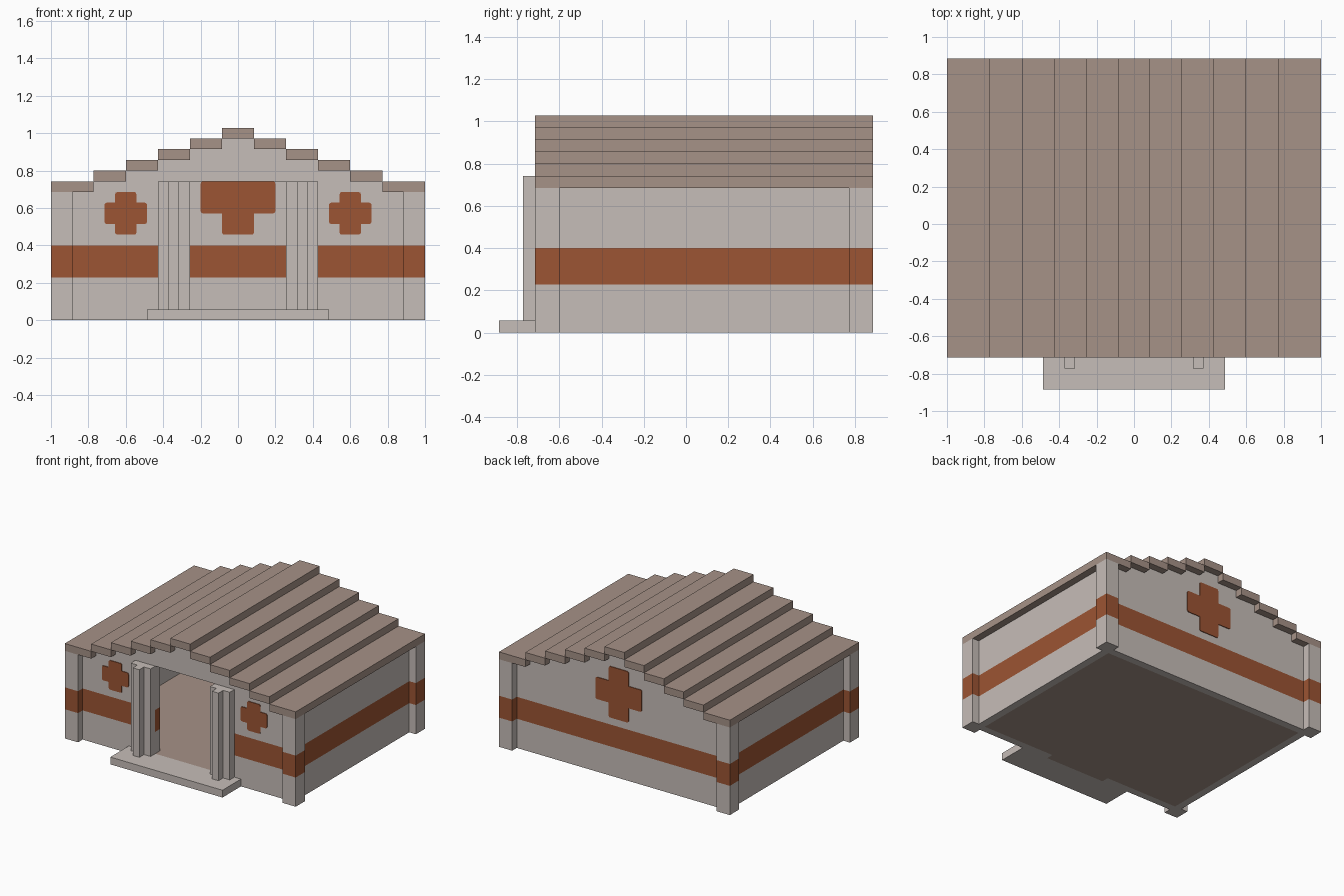
import bpy
import bmesh
from mathutils import Vector

if "Cube" in bpy.data.objects:
    bpy.data.objects.remove(bpy.data.objects["Cube"])

U = 2 / 35  # the whole building sits on a grid of this size


def material(name, rgb):
    m = bpy.data.materials.new(name)
    m.diffuse_color = (*rgb, 1)
    m.use_nodes = True
    m.node_tree.nodes["Principled BSDF"].inputs["Base Color"].default_value = m.diffuse_color
    return m


STONE = material("pale stone", (0.565, 0.509, 0.479))
ROOF = material("taupe roof", (0.381, 0.287, 0.242))
ORANGE = material("rust orange", (0.332, 0.089, 0.033))


def extrude(name, points, depth, mats, band=False, round_from=None):
    """Extrude a flat outline (grid units) by a depth vector; optionally cut and paint the band."""
    bm = bmesh.new()
    face = bm.faces.new([bm.verts.new(Vector(p) * U) for p in points])
    if round_from:  # soften the outer corners of a cross
        centre, reach = Vector(round_from[0]) * U, round_from[1] * U
        outer = [v for v in bm.verts
                 if max(abs(c) for c in (v.co - centre)) > reach - 1e-4]
        bmesh.ops.bevel(bm, geom=outer, offset=0.22 * U, segments=2,
                        profile=0.5, affect='VERTICES')
        face = bm.faces[:][0]
    result = bmesh.ops.extrude_face_region(bm, geom=[face], use_keep_orig=True)
    moved = [g for g in result["geom"] if isinstance(g, bmesh.types.BMVert)]
    bmesh.ops.translate(bm, verts=moved, vec=Vector(depth) * U)
    if band:
        for z in (4, 7):
            bmesh.ops.bisect_plane(bm, geom=bm.verts[:] + bm.edges[:] + bm.faces[:],
                                   plane_co=(0, 0, z * U), plane_no=(0, 0, 1))
        for f in bm.faces:
            if 4.1 * U < f.calc_center_median().z < 6.9 * U:
                f.material_index = 1
    bmesh.ops.recalc_face_normals(bm, faces=bm.faces)
    mesh = bpy.data.meshes.new(name)
    bm.to_mesh(mesh)
    bm.free()
    for m in mats:
        mesh.materials.append(m)
    ob = bpy.data.objects.new(name, mesh)
    bpy.context.collection.objects.link(ob)
    return ob


def box(name, x, y, z, mats, band=False):
    pts = [(x[0], y[0], z[0]), (x[1], y[0], z[0]), (x[1], y[1], z[0]), (x[0], y[1], z[0])]
    return extrude(name, pts, (0, 0, z[1] - z[0]), mats, band)


def cross(name, x, z, arm, half, wall_y):
    """Thin cross plates on both sides of a wall."""
    quarter = [(half, arm), (half, half), (arm, half)]
    pts = []
    for sx, sz, step in ((1, 1, 1), (-1, 1, -1), (-1, -1, 1), (1, -1, -1)):
        pts += [(sx * a, sz * b) for a, b in
                [(b, a) for a, b in quarter][::step]]
    for side, y, d in (("front", wall_y[0], -0.1), ("back", wall_y[1], 0.1)):
        extrude(f"{name}_{side}", [(x + a, y, z + b) for a, b in pts],
                (0, d, 0), [ORANGE], round_from=((x, y, z), arm))


# stepped roof strips
edges = [1.5, 4.5, 7.5, 10.5, 13.5, 17.5]
box("roof_ridge", (-1.5, 1.5), (-12.5, 15.5), (17, 18), [ROOF])
for k in range(1, 6):
    for s, label in ((-1, "left"), (1, "right")):
        xs = sorted((s * edges[k - 1], s * edges[k]))
        box(f"roof_strip_{label}_{k}", xs, (-12.5, 15.5), (17 - k, 18 - k), [ROOF])

# stepped gable outline, right half then mirrored
steps = edges[:5] + [15.5]
right = []
for k in reversed(range(6)):
    right += [(steps[k], 17 - k)]
    if k:
        right += [(steps[k - 1], 17 - k)]
gable = [(15.5, 0)] + right + [(-x, z) for x, z in reversed(right)] + [(-15.5, 0)]
door = [(-4.5, 0), (-4.5, 13), (4.5, 13), (4.5, 0)]
FRONT, BACK = (-11.5, -10.5), (13.5, 14.5)
extrude("front_wall", [(x, FRONT[0], z) for x, z in gable + door], (0, 1, 0),
        [STONE, ORANGE], band=True)
extrude("back_wall", [(x, BACK[0], z) for x, z in gable], (0, 1, 0),
        [STONE, ORANGE], band=True)

# side walls, corner posts, door columns, front crosses
for s, label in ((-1, "left"), (1, "right")):
    def span(a, b):
        return sorted((s * a, s * b))
    box(f"side_wall_{label}", span(15.5, 16.5), (-10.5, 13.5), (0, 12),
        [STONE, ORANGE], band=True)
    for y, end in ((-12.5, "front"), (13.5, "back")):
        box(f"corner_post_{end}_{label}", span(15.5, 17.5), (y, y + 2), (0, 12),
            [STONE, ORANGE], band=True)
    # T-shaped column standing against the wall
    plan = [(-1.5, -11.5), (-1.5, -12.5), (-0.5, -12.5), (-0.5, -13.5),
            (0.5, -13.5), (0.5, -12.5), (1.5, -12.5), (1.5, -11.5)]
    extrude(f"door_column_{label}", [(s * 6 + x, y, 1) for x, y in plan],
            (0, 0, 12), [STONE])
    cross(f"front_cross_{label}", s * 10.5, 10, 2, 1, FRONT)
cross("back_cross", 0, 11.5, 3.5, 1.5, BACK)

# floor, doorway sill and entrance step
box("floor", (-15.5, 15.5), (-10.5, 13.5), (0, 1), [ROOF])
box("doorway_floor", (-4.5, 4.5), (-11.5, -10.5), (0, 1), [ROOF])
box("entrance_step", (-8.5, 8.5), (-15.5, -11.5), (0, 1), [STONE])
